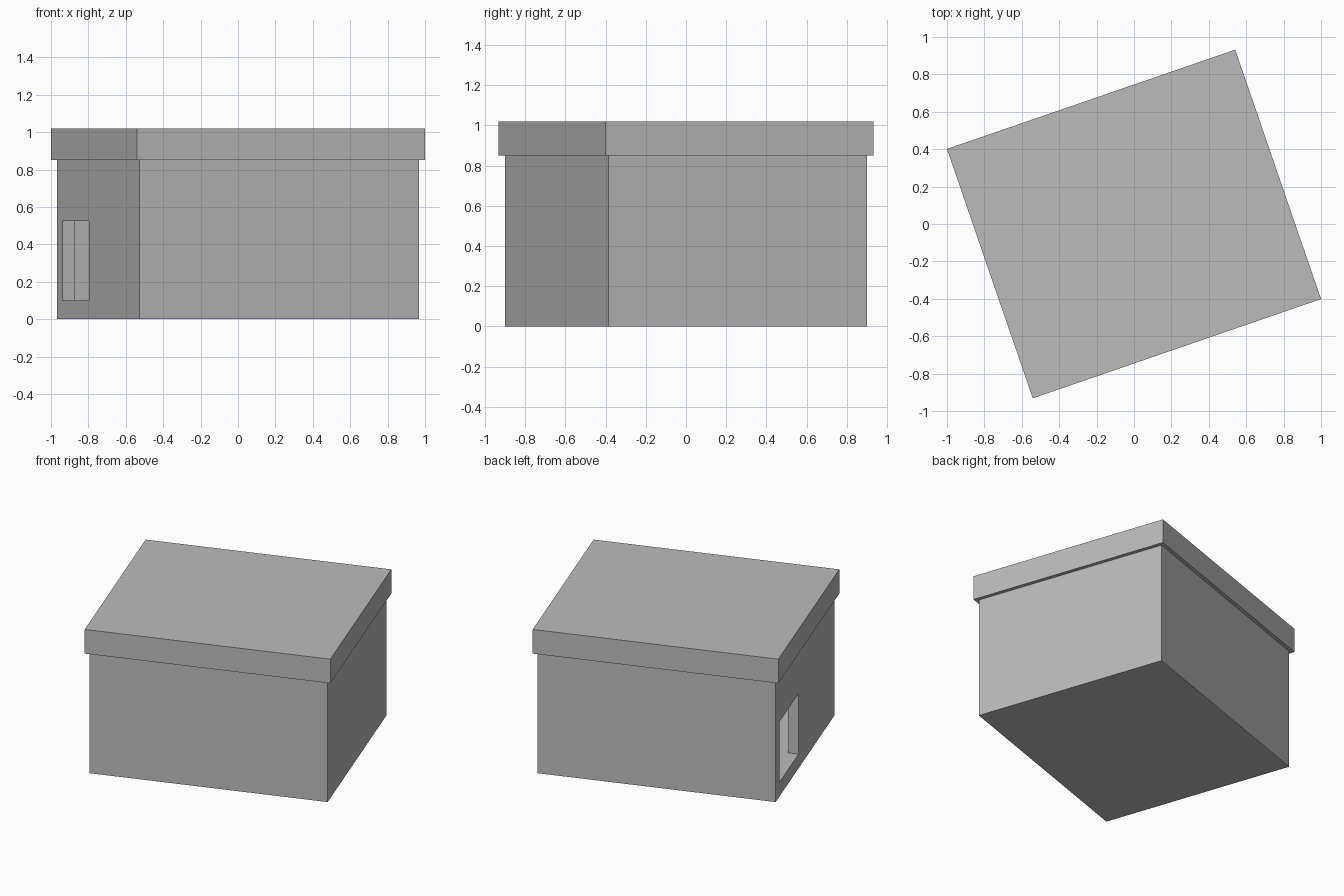
import bpy
from math import radians
from mathutils import Matrix

cube = bpy.data.objects.get("Cube")
if cube:
    bpy.data.objects.remove(cube, do_unlink=True)

TURN = Matrix.Rotation(radians(19), 4, "Z")
WALL = 0.07
HALF_X, HALF_Y = 0.79, 0.68
FLOOR, EAVES, TOP = 0.1, 0.85, 1.02

grey = bpy.data.materials.new("plain_grey")
grey.use_nodes = True
grey.diffuse_color = (0.5, 0.5, 0.5, 1)
grey.node_tree.nodes["Principled BSDF"].inputs["Base Color"].default_value = (0.5, 0.5, 0.5, 1)


def box(name, x, y, z):
    """Box from (low, high) ranges, turned with the whole building."""
    bpy.ops.mesh.primitive_cube_add(size=1)
    ob = bpy.context.object
    ob.name = name
    spans = (x, y, z)
    size = [hi - lo for lo, hi in spans]
    centre = [(lo + hi) / 2 for lo, hi in spans]
    ob.data.transform(TURN @ Matrix.Translation(centre) @ Matrix.Diagonal((*size, 1)))
    ob.data.materials.append(grey)
    return ob


def cut(target, cutter):
    """Subtract the cutter and discard it."""
    cutter.hide_render = True
    mod = target.modifiers.new("cut", "BOOLEAN")
    mod.operation = "DIFFERENCE"
    mod.solver = "EXACT"
    mod.object = cutter
    bpy.context.view_layer.objects.active = target
    bpy.ops.object.modifier_apply(modifier=mod.name)
    bpy.data.objects.remove(cutter, do_unlink=True)


# Hollow walls on a thick floor
walls = box("walls", (-HALF_X, HALF_X), (-HALF_Y, HALF_Y), (0, EAVES))
cut(walls, box("room_cutter", (WALL - HALF_X, HALF_X - WALL),
               (WALL - HALF_Y, HALF_Y - WALL), (FLOOR, TOP)))

# Doorway in the end wall, close to the back corner
cut(walls, box("doorway_cutter", (-HALF_X - WALL, -HALF_X + 2 * WALL),
               (0.15, 0.586), (FLOOR, 0.525)))

# Flat roof slab with a small overhang
LIP = 0.025
box("roof", (-HALF_X - LIP, HALF_X + LIP), (-HALF_Y - LIP, HALF_Y + LIP), (EAVES, TOP))
